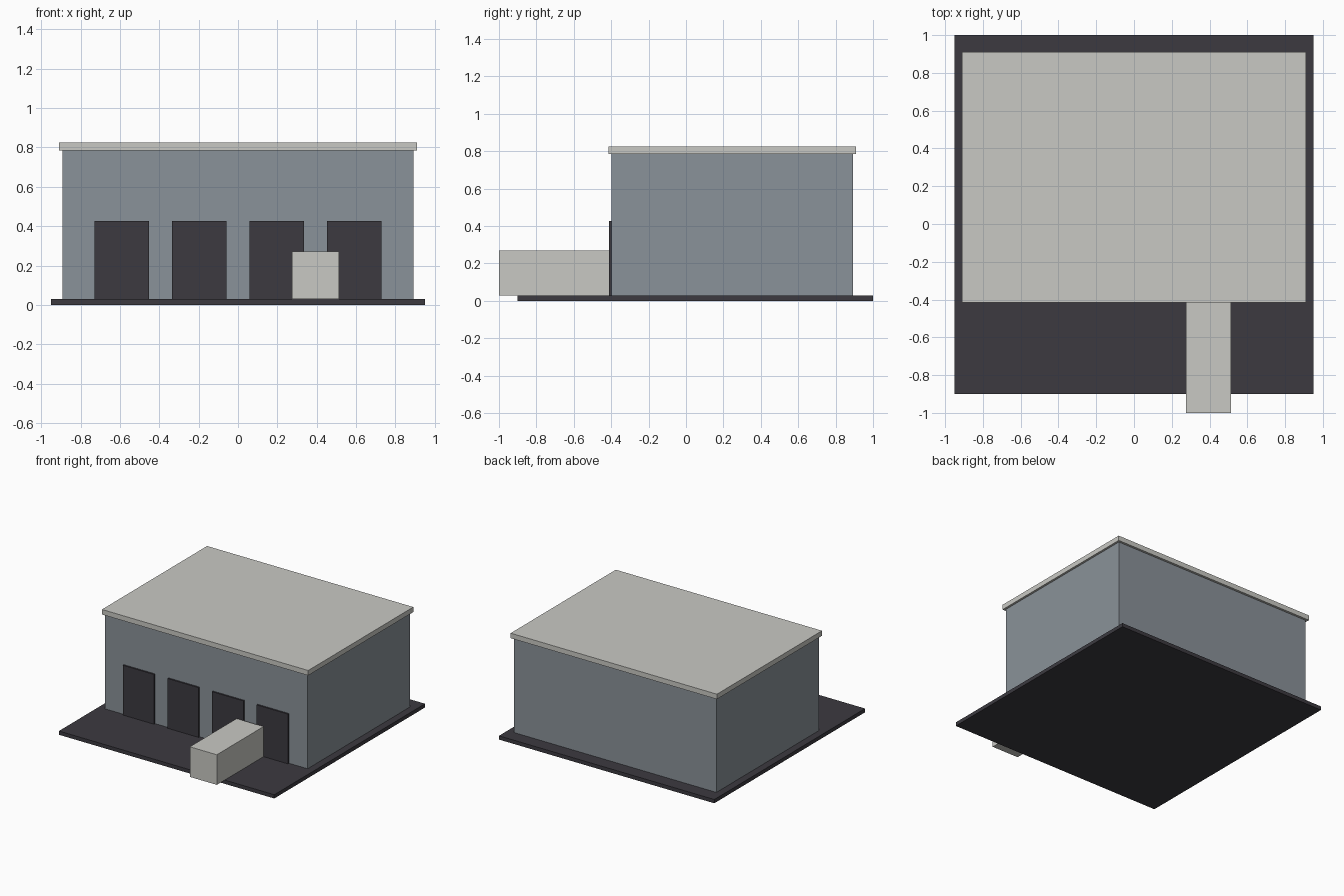
import bpy

if "Cube" in bpy.data.objects:
    bpy.data.objects.remove(bpy.data.objects["Cube"])


def material(name, rgb):
    m = bpy.data.materials.new(name)
    m.diffuse_color = (*rgb, 1.0)
    m.use_nodes = True
    m.node_tree.nodes["Principled BSDF"].inputs["Base Color"].default_value = m.diffuse_color
    return m


wall_blue = material("blue_grey_wall", (0.254, 0.287, 0.319))
pale_grey = material("pale_grey", (0.584, 0.584, 0.552))
dark_grey = material("dark_grey", (0.045, 0.042, 0.051))


def box(name, x, y, z, mat):
    """Box spanning the (min, max) ranges on each axis."""
    bpy.ops.mesh.primitive_cube_add(size=1)
    ob = bpy.context.object
    ob.name = name
    for v in ob.data.vertices:
        v.co = [lo if c < 0 else hi for c, (lo, hi) in zip(v.co, (x, y, z))]
    ob.data.materials.append(mat)
    return ob


# Paved yard and warehouse shell
box("yard_slab", (-0.95, 0.95), (-0.9, 1.0), (0.0, 0.03), dark_grey)
box("warehouse_walls", (-0.893, 0.893), (-0.398, 0.892), (0.03, 0.785), wall_blue)
box("flat_roof", (-0.91, 0.91), (-0.415, 0.91), (0.785, 0.825), pale_grey)

# Row of loading doors along the front
for i in range(4):
    cx = (i - 1.5) * 0.394
    box(f"loading_door_{i + 1}", (cx - 0.138, cx + 0.138), (-0.411, -0.395),
        (0.03, 0.427), dark_grey)

# Trailer backed up to the last bays
box("trailer", (0.275, 0.513), (-1.0, -0.411), (0.03, 0.27), pale_grey)
